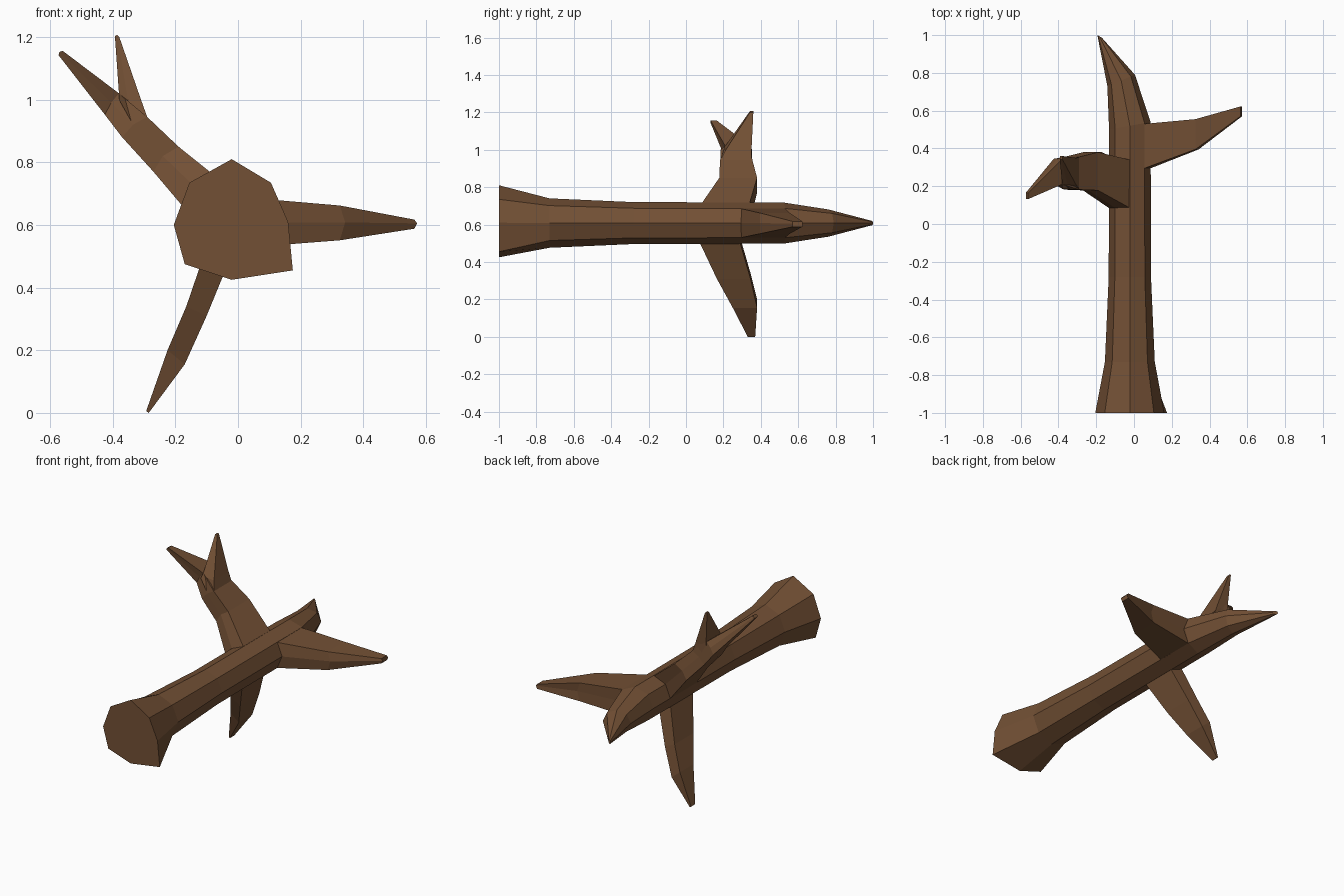
import bpy, bmesh, math

bark = bpy.data.materials.new("bark")
bark.diffuse_color = (0.17, 0.08, 0.035, 1)


def loft(name, rings, cap_start=False):
    """Skin a list of equal-length rings and cap the tip."""
    bm = bmesh.new()
    vs = [[bm.verts.new(p) for p in r] for r in rings]
    n = len(vs[0])
    for a, b in zip(vs, vs[1:]):
        for i in range(n):
            j = (i + 1) % n
            bm.faces.new((a[i], a[j], b[j], b[i]))
    end = bm.faces.new(vs[-1])
    start = bm.faces.new(vs[0])
    bmesh.ops.recalc_face_normals(bm, faces=bm.faces[:])
    if not cap_start:
        bmesh.ops.delete(bm, geom=[start], context='FACES_ONLY')
    me = bpy.data.meshes.new(name)
    bm.to_mesh(me)
    bm.free()
    me.materials.append(bark)
    ob = bpy.data.objects.new(name, me)
    bpy.context.collection.objects.link(ob)
    return ob


def octagon(cx, y, r, tilt=0.0):
    """Trunk ring, top vertex first, clockwise seen from the front."""
    return [(cx + r * math.sin(k * math.pi / 4),
             y + tilt * math.sin(k * math.pi / 4),
             0.608 + r * math.cos(k * math.pi / 4)) for k in range(8)]


def branch(name, sections):
    """Each section: near y, far y, and its (x, z) points."""
    loft(name, [[(x, y0, z) for x, z in pts] + [(x, y1, z) for x, z in reversed(pts)]
                for y0, y1, pts in sections])


# Trunk with flared foot and bent tip
foot = [(-0.02, 0.81), (0.105, 0.735), (0.16, 0.61), (0.175, 0.455),
        (-0.02, 0.425), (-0.17, 0.475), (-0.205, 0.60), (-0.155, 0.735)]
loft("trunk", [[(x, -1, z) for x, z in foot],
               octagon(-0.022, -0.73, 0.132),
               octagon(-0.022, -0.28, 0.112),
               octagon(-0.022, 0.52, 0.110, 0.02),
               octagon(-0.068, 0.76, 0.073, 0.03),
               octagon(-0.182, 0.993, 0.012, -0.007)], True)

# Right branch
branch("right_branch", [
    (0.295, 0.53, [(0.055, 0.685), (0.088, 0.608), (0.055, 0.53)]),
    (0.395, 0.555, [(0.325, 0.662), (0.342, 0.608), (0.325, 0.551)]),
    (0.57, 0.622, [(0.563, 0.617), (0.572, 0.605), (0.563, 0.588)])])

# Lower branch
branch("lower_branch", [
    (0.075, 0.29, [(-0.10, 0.53), (-0.022, 0.50)]),
    (0.165, 0.345, [(-0.165, 0.34), (-0.10, 0.31)]),
    (0.25, 0.38, [(-0.225, 0.20), (-0.17, 0.155)]),
    (0.33, 0.37, [(-0.293, 0.006), (-0.285, 0.0)])])

# Upper branch running into the outer fork prong
knee = [(-0.37, 0.88), (-0.335, 0.92), (-0.29, 0.945)]
branch("upper_branch", [
    (0.085, 0.34, [(-0.133, 0.608), (-0.10, 0.685), (-0.022, 0.715)]),
    (0.178, 0.38, [(-0.27, 0.77), (-0.24, 0.82), (-0.19, 0.85)]),
    (0.182, 0.355, knee),
    (0.21, 0.345, [(-0.425, 0.952), (-0.405, 0.99), (-0.38, 1.02)]),
    (0.132, 0.165, [(-0.573, 1.142), (-0.57, 1.152), (-0.56, 1.156)])])

# Inner fork prong
branch("fork_prong", [
    (0.185, 0.352, [(-0.38, 1.0), knee[1], knee[2]]),
    (0.21, 0.35, [(-0.38, 1.02), (-0.352, 1.0), (-0.308, 0.995)]),
    (0.342, 0.36, [(-0.393, 1.203), (-0.386, 1.207), (-0.379, 1.2)])])
